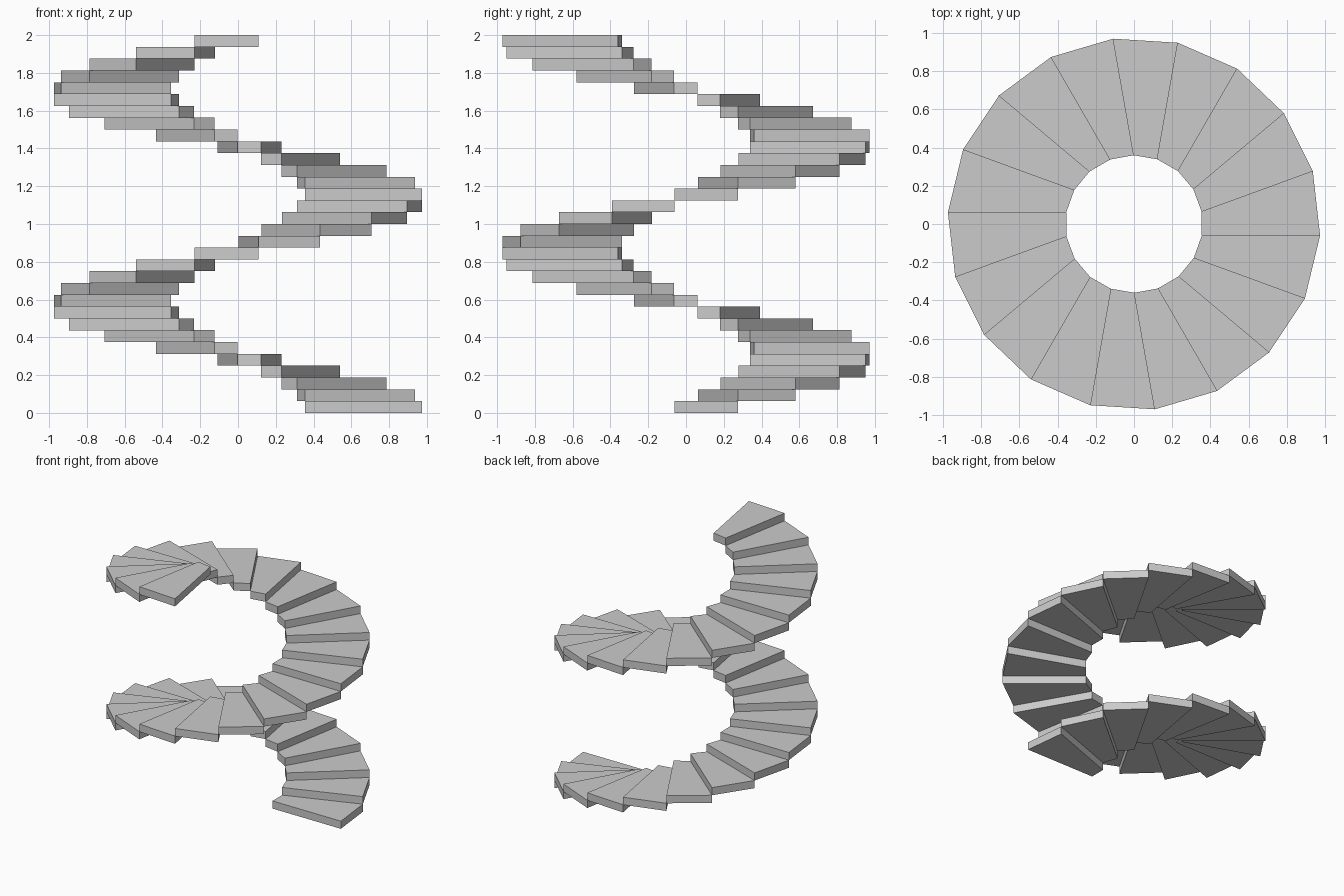
import bpy, bmesh
from math import radians
from mathutils import Matrix, Vector

if "Cube" in bpy.data.objects:
    bpy.data.objects.remove(bpy.data.objects["Cube"])

STEPS, TURN, RISE = 32, radians(20), 2 / 32
INNER, OUTER, FRONT = 0.355, 0.975, -0.061


def add_step(index):
    """One wedge tread; its back edge is the front edge turned by one step."""
    a, b = Vector((INNER, FRONT, 0)), Vector((OUTER, FRONT, 0))
    turn = Matrix.Rotation(TURN, 3, 'Z')
    bm = bmesh.new()
    base = bm.faces.new([bm.verts.new(p) for p in (a, b, turn @ b, turn @ a)])
    ext = bmesh.ops.extrude_face_region(bm, geom=[base], use_keep_orig=True)
    top = [v for v in ext["geom"] if isinstance(v, bmesh.types.BMVert)]
    bmesh.ops.translate(bm, verts=top, vec=(0, 0, RISE))
    bmesh.ops.recalc_face_normals(bm, faces=bm.faces)
    mesh = bpy.data.meshes.new("step")
    bm.to_mesh(mesh)
    bm.free()
    step = bpy.data.objects.new(f"step_{index + 1:02d}", mesh)
    step.location.z = index * RISE
    step.rotation_euler.z = index * TURN
    bpy.context.collection.objects.link(step)


# Spiral flight climbing counterclockwise
for i in range(STEPS):
    add_step(i)
